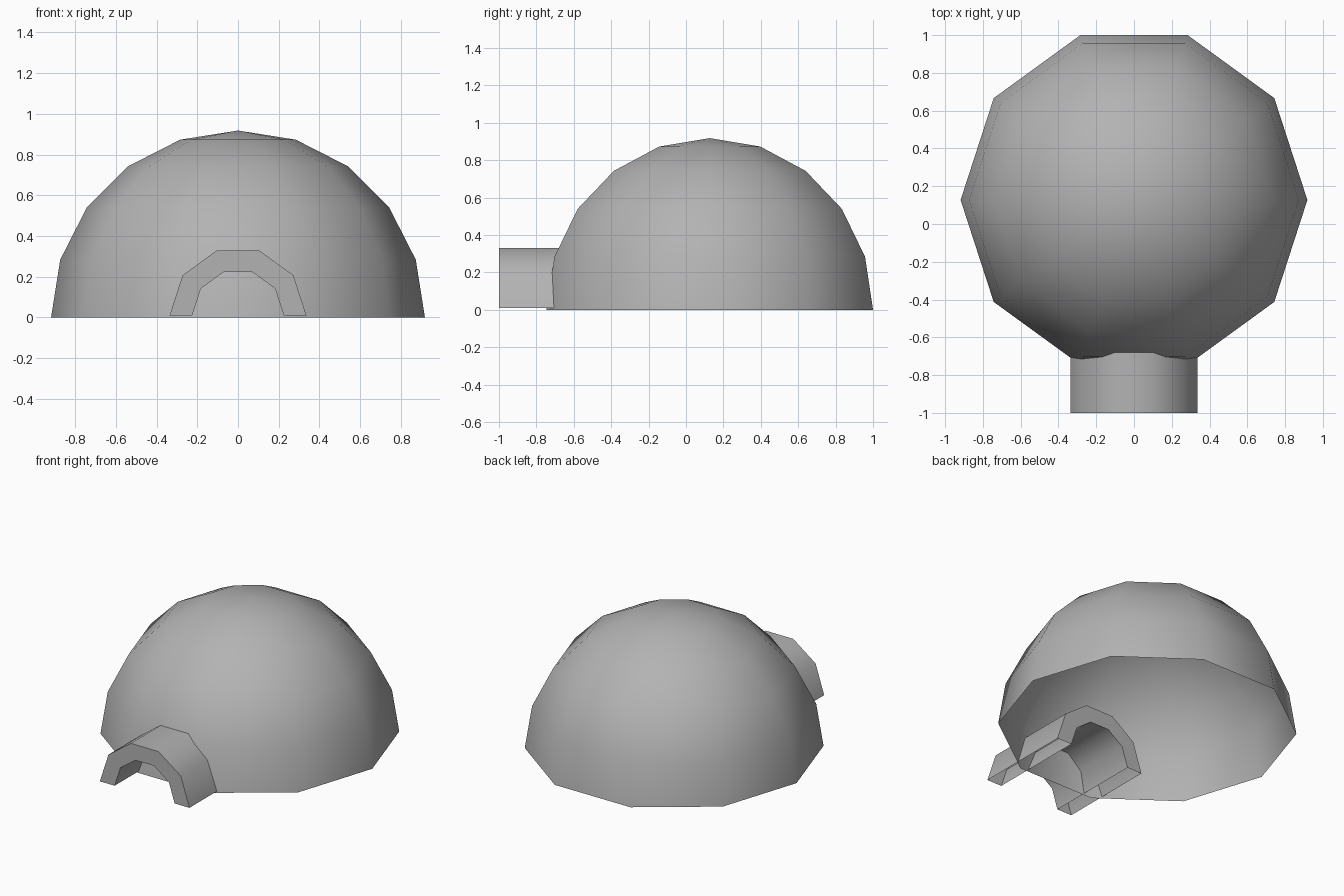
import bpy, bmesh, math
from mathutils import Matrix

if "Cube" in bpy.data.objects:
    bpy.data.objects.remove(bpy.data.objects["Cube"])

SIDES = 10
STEP = 2 * math.pi / SIDES

grey = bpy.data.materials.new("plain grey")
grey.diffuse_color = (0.45, 0.45, 0.45, 1)
grey.use_nodes = True
grey.node_tree.nodes["Principled BSDF"].inputs["Base Color"].default_value = grey.diffuse_color


def finish(bm, name, angle):
    bmesh.ops.recalc_face_normals(bm, faces=bm.faces)
    mesh = bpy.data.meshes.new(name)
    bm.to_mesh(mesh)
    bm.free()
    mesh.materials.append(grey)
    obj = bpy.data.objects.new(name, mesh)
    bpy.context.collection.objects.link(obj)
    bpy.ops.object.select_all(action='DESELECT')
    obj.select_set(True)
    bpy.context.view_layer.objects.active = obj
    bpy.ops.object.shade_smooth_by_angle(angle=math.radians(angle))
    return obj


# Dome: open half sphere, quarter arc spun around z
R = 0.918
bm = bmesh.new()
arc = [bm.verts.new((R * math.cos(i * STEP / 2), 0, R * math.sin(i * STEP / 2)))
       for i in range(6)]
edges = [bm.edges.new(pair) for pair in zip(arc, arc[1:])]
bmesh.ops.spin(bm, geom=arc + edges, cent=(0, 0, 0), axis=(0, 0, 1),
               angle=2 * math.pi, steps=SIDES)
bmesh.ops.remove_doubles(bm, verts=bm.verts, dist=1e-3)
bmesh.ops.dissolve_degenerate(bm, edges=bm.edges, dist=1e-4)
bmesh.ops.transform(bm, matrix=Matrix.Translation((0, 0.127, 0)), verts=bm.verts)
finish(bm, "dome", 60)

# Entrance tunnel: half tube with ring ends and an open underside
FRONT, BACK, BASE = -1.0, -0.33, 0.01
bm = bmesh.new()
# corners of the wall section, in order around it
section = [(0.225, FRONT), (0.336, FRONT), (0.336, BACK), (0.225, BACK)]
rows = [[bm.verts.new((r * math.cos(k * STEP), y, BASE + r * math.sin(k * STEP)))
         for r, y in section] for k in range(SIDES // 2 + 1)]
for a, b in zip(rows, rows[1:]):
    for i in range(4):
        j = (i + 1) % 4
        bm.faces.new((a[i], a[j], b[j], b[i]))
finish(bm, "entrance_tunnel", 45)
